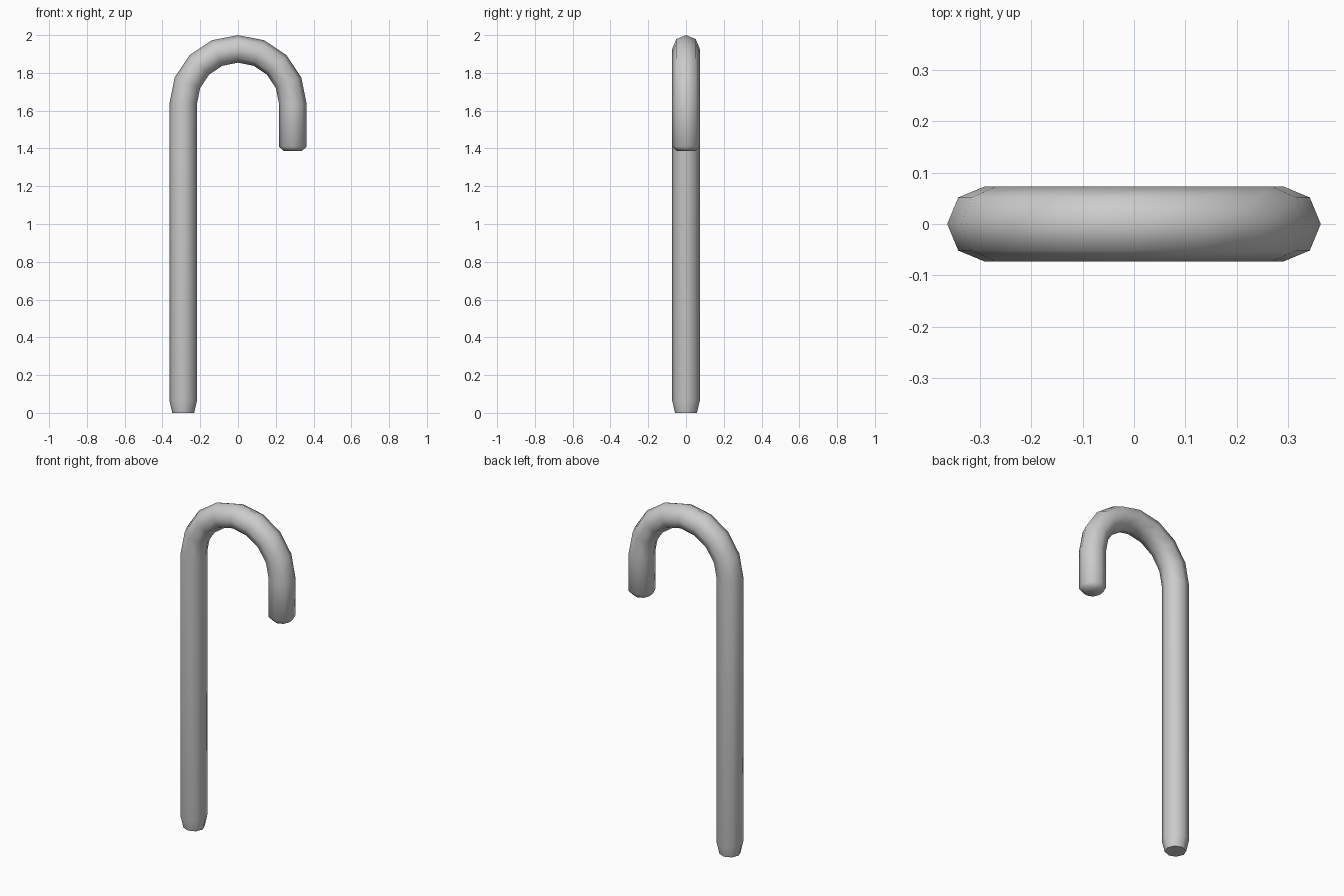
import bpy, bmesh
from math import sin, cos, pi, radians
from mathutils import Vector

cube = bpy.data.objects.get("Cube")
if cube:
    bpy.data.objects.remove(cube)

SIDES, RADIUS, BEND, BEND_Z = 8, 0.073, 0.29, 1.637

# Light grey paint
grey = bpy.data.materials.new("light grey")
grey.use_nodes = True
colour = (0.6, 0.6, 0.6, 1)
grey.diffuse_color = colour
grey.node_tree.nodes["Principled BSDF"].inputs["Base Color"].default_value = colour

# Stations along the cane: x, z, bend angle, tube radius
stations = [(-BEND, 0, 0, 0.058), (-BEND, 0.065, 0, RADIUS)]
for i in range(9):
    a = pi * i / 8
    stations.append((-BEND * cos(a), BEND_Z + BEND * sin(a), a, RADIUS))
stations += [(BEND, 1.41, pi, RADIUS), (BEND, 1.386, pi, 0.048)]

# Sweep an octagon through the stations
bm = bmesh.new()
rings = []
for x, z, a, r in stations:
    outward = Vector((-cos(a), 0, sin(a)))
    ring = []
    for k in range(SIDES):
        t = 2 * pi * k / SIDES
        ring.append(bm.verts.new(Vector((x, 0, z)) + outward * r * cos(t) + Vector((0, r * sin(t), 0))))
    rings.append(ring)
for lower, upper in zip(rings, rings[1:]):
    for k in range(SIDES):
        n = (k + 1) % SIDES
        bm.faces.new((lower[k], lower[n], upper[n], upper[k]))
bm.faces.new(rings[0])
bm.faces.new(rings[-1])
bmesh.ops.recalc_face_normals(bm, faces=bm.faces)

mesh = bpy.data.meshes.new("cane")
bm.to_mesh(mesh)
bm.free()
mesh.materials.append(grey)
cane = bpy.data.objects.new("cane", mesh)
bpy.context.collection.objects.link(cane)

# Smooth tube with crisp end caps
bpy.ops.object.select_all(action="DESELECT")
cane.select_set(True)
bpy.context.view_layer.objects.active = cane
bpy.ops.object.shade_smooth_by_angle(angle=radians(60))
